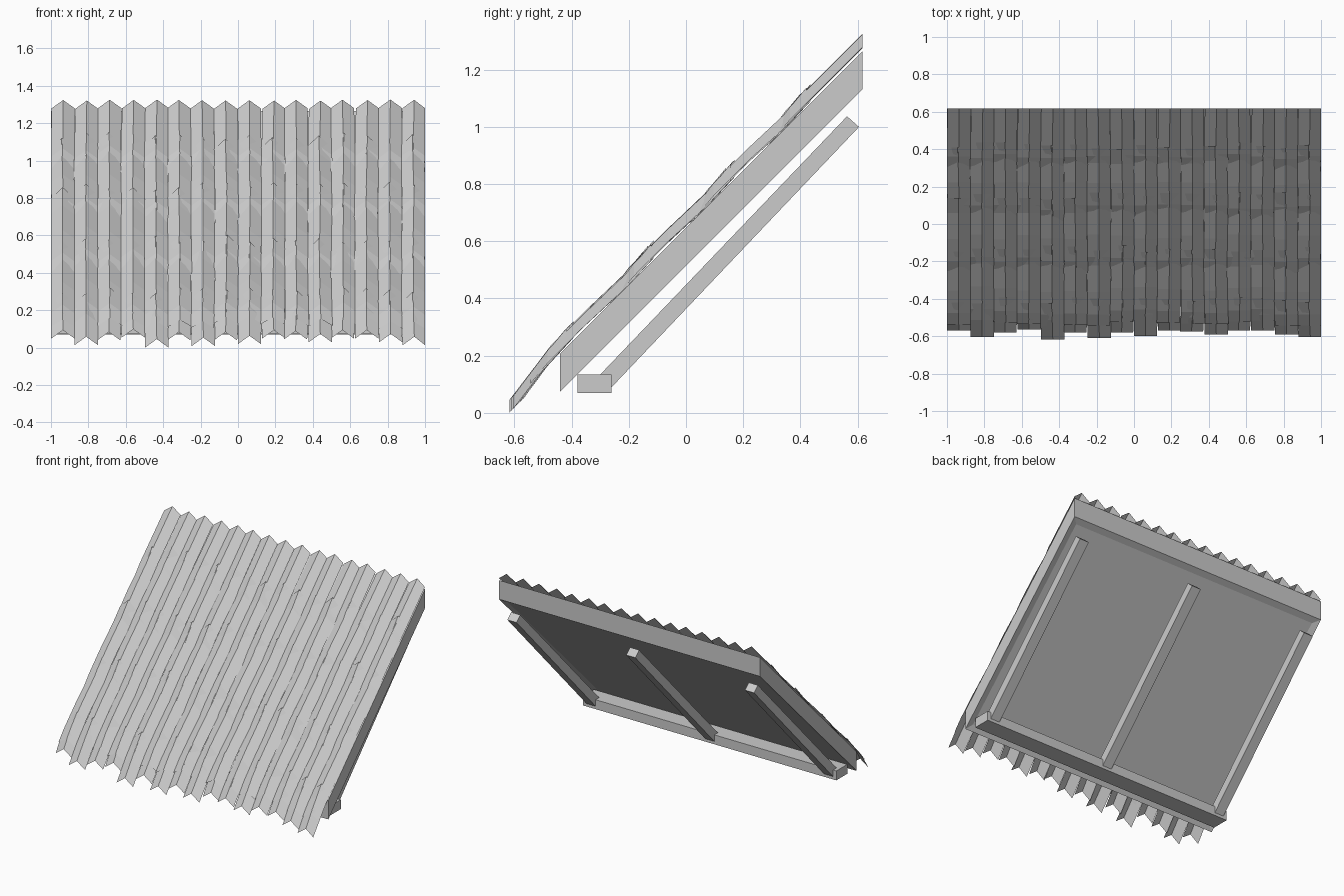
import bpy, bmesh, random

if "Cube" in bpy.data.objects:
    bpy.data.objects.remove(bpy.data.objects["Cube"])
random.seed(4)


def make_object(name, bm):
    bmesh.ops.recalc_face_normals(bm, faces=bm.faces)
    mesh = bpy.data.meshes.new(name)
    bm.to_mesh(mesh)
    bm.free()
    obj = bpy.data.objects.new(name, mesh)
    bpy.context.collection.objects.link(obj)
    return obj


def extrude_profile(name, profile, x0, x1, recess=None):
    """Extrude a (y, z) outline along x; optionally recess its first side."""
    bm = bmesh.new()
    a = [bm.verts.new((x0, y, z)) for y, z in profile]
    b = [bm.verts.new((x1, y, z)) for y, z in profile]
    bm.faces.new(a)
    bm.faces.new(b[::-1])
    n = len(profile)
    sides = [bm.faces.new((a[i], b[i], b[(i + 1) % n], a[(i + 1) % n])) for i in range(n)]
    bmesh.ops.recalc_face_normals(bm, faces=bm.faces)
    if recess:
        bmesh.ops.inset_region(bm, faces=[sides[0]], thickness=recess[0], depth=-recess[1])
    return make_object(name, bm)


def add_tile(bm, x, width, sections, twist, lift):
    """Folded sheet: sections are (y, edge height above 45 degree slope, ridge rise)."""
    rows = []
    for i, (y, base, rise) in enumerate(sections):
        shift = twist * (i / (len(sections) - 1) - 0.5)
        pts = [(-width / 2, 0), (0, rise), (width / 2, 0)]
        rows.append([bm.verts.new((max(-1, min(1, x + px + shift)), y, y + base + pz + lift))
                     for px, pz in pts])
    for r, s in zip(rows, rows[1:]):
        for i in range(2):
            bm.faces.new((r[i], r[i + 1], s[i + 1], s[i]))


# sloping roof deck with shallow recessed underside
extrude_profile("roof_deck", [(-0.44, 0.075), (0.618, 1.133), (0.618, 1.265), (-0.44, 0.207)],
                -1, 1, recess=(0.06, 0.01))

# support beam and rafters
extrude_profile("support_beam", [(-0.38, 0.07), (-0.26, 0.07), (-0.26, 0.135), (-0.38, 0.135)],
                -0.97, 0.97)
for i, x in enumerate((-0.91, 0, 0.91)):
    extrude_profile(f"rafter_{i + 1}", [(-0.26, 0.09), (0.605, 1.0), (0.563, 1.037), (-0.302, 0.132)],
                    x - 0.035, x + 0.035)

# courses of folded tiles, with uneven ends along the eave
columns = 16
width = 2 / columns
eave = [-0.57, -0.605, -0.58, -0.565, -0.618, -0.58, -0.61, -0.58,
        -0.60, -0.57, -0.575, -0.59, -0.57, -0.57, -0.59, -0.605]
tops = [-0.41, -0.13, 0.15, 0.42, 0.618]
for row, top in enumerate(tops):
    bm = bmesh.new()
    for c in range(columns):
        t = top + random.uniform(-0.02, 0.02)
        lift = random.uniform(-0.003, 0.003)
        flare = [(t - 0.08, 0.650, 0.048), (t, 0.656, 0.058)]
        if row == 0:
            lift = 0
            sections = [(eave[c], 0.618, 0.045), (t - 0.09, 0.648, 0.047), (t, 0.656, 0.058)]
        else:
            s = tops[row - 1] - 0.12 + random.uniform(-0.015, 0.015)
            sections = [(s, 0.648, 0.037), (s + 0.06, 0.660, 0.045)]
            if row == len(tops) - 1:
                sections.append((top, 0.660, 0.045))
            else:
                sections += [(s + 0.18, 0.661, 0.045)] + flare
        add_tile(bm, -1 + width * (c + 0.5), width, sections,
                 random.uniform(-0.012, 0.012), lift)
    make_object(f"tile_course_{row + 1}", bm)
